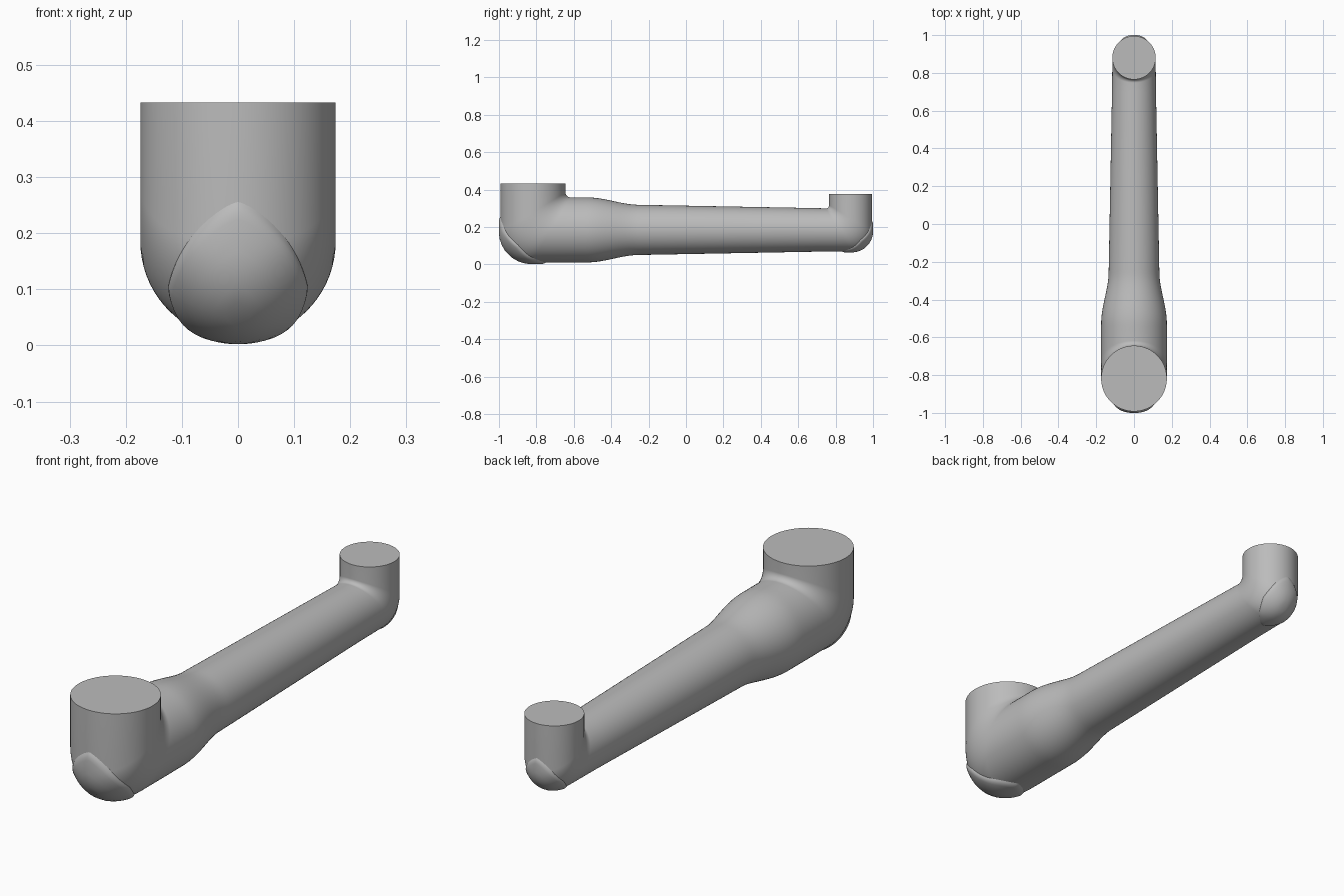
import bpy, bmesh, math

cube = bpy.data.objects.get("Cube")
if cube:
    bpy.data.objects.remove(cube, do_unlink=True)

SEGMENTS = 72
AXIS_Z = 0.185                      # height of the tube axis

# Each joint: y of its upright axis, outward direction, radius, top height
BIG = dict(y=-0.818, out=-1, r=0.174, top=0.433)
SMALL = dict(y=0.88, out=1, r=0.115, top=0.378)

grey = bpy.data.materials.new("satin_grey")
grey.use_nodes = True
grey.diffuse_color = (0.5, 0.5, 0.5, 1)
grey.node_tree.nodes["Principled BSDF"].inputs["Base Color"].default_value = (0.5, 0.5, 0.5, 1)


def elbow_point(joint, angle, s, lift=0.0):
    """Point on a joint: angle round the pipe (0 = outer side),
    s = distance along the bend, from its middle towards the tube."""
    r = joint["r"] + lift
    d = r * math.cos(angle)
    bend = 0.15 * r + 0.4 * (d + r)
    half = bend * math.pi / 4
    phi = math.pi / 4 + max(-half, min(half, s)) / bend
    across = d - bend + bend * math.cos(phi) - max(0, s - half)
    down = d - bend + bend * math.sin(phi) - max(0, -s - half)
    return (r * math.sin(angle), joint["y"] + joint["out"] * across, AXIS_Z - down)


def finish(bm, name, sharp):
    mesh = bpy.data.meshes.new(name)
    bm.to_mesh(mesh)
    bm.free()
    mesh.materials.append(grey)
    obj = bpy.data.objects.new(name, mesh)
    bpy.context.collection.objects.link(obj)
    bpy.ops.object.select_all(action='DESELECT')
    obj.select_set(True)
    bpy.context.view_layer.objects.active = obj
    bpy.ops.object.shade_smooth_by_angle(angle=math.radians(sharp))
    return obj


def bridge(bm, rings):
    for a, b in zip(rings, rings[1:]):
        for i in range(len(a)):
            j = (i + 1) % len(a)
            bm.faces.new((a[i], a[j], b[j], b[i]))


ANGLES = [2 * math.pi * i / SEGMENTS for i in range(SEGMENTS)]


def joint_rings(joint, steps=20):
    """Rings from the flat top of a joint round the bend to the tube."""
    r = joint["r"]
    rings = [[(r * math.sin(a), joint["y"] + joint["out"] * r * math.cos(a), joint["top"])
              for a in ANGLES]]
    for k in range(steps + 1):
        ring = []
        for a in ANGLES:
            bend = 0.15 * r + 0.4 * r * (math.cos(a) + 1)
            ring.append(elbow_point(joint, a, bend * math.pi / 4 * (2 * k / steps - 1)))
        rings.append(ring)
    return rings


def tube_radius(y):
    """Shoulder easing into a long, slight taper."""
    taper = 0.135 - 0.02 * (y + 0.3) / 1.07
    t = max(0, min(1, (y + 0.53) / 0.27))
    ease = t * t * (3 - 2 * t)
    return BIG["r"] * (1 - ease) + taper * ease


# Arm body: both joints and the tube in one skin
tube_ys = [-0.56 + 0.02 * i for i in range(18)] + [0, 0.25, 0.5, 0.7]
tube = [[(tube_radius(y) * math.sin(a), y, AXIS_Z - tube_radius(y) * math.cos(a))
         for a in ANGLES] for y in tube_ys]
bm = bmesh.new()
rings = [[bm.verts.new(p) for p in ring]
         for ring in joint_rings(BIG) + tube + joint_rings(SMALL)[::-1]]
bridge(bm, rings)
bm.faces.new(rings[0])
bm.faces.new(rings[-1])
bmesh.ops.recalc_face_normals(bm, faces=bm.faces)
finish(bm, "arm_body", 40)


# Raised rounded-diamond cover on the outer corner of each joint
def corner_cover(name, joint):
    r = joint["r"]
    power = 2 / 1.45
    profile = [(0.15, 1), (0.3, 1), (0.45, 1), (0.6, 1), (0.75, 1), (0.87, 1),
               (0.93, 0.85), (0.97, 0.4), (1, -0.4)]
    bm = bmesh.new()
    rings = []
    for rho, height in profile:
        ring = []
        for psi in ANGLES:
            c, s = math.cos(psi), math.sin(psi)
            u = math.copysign(abs(c) ** power, c) * rho * 0.8
            v = math.copysign(abs(s) ** power, s) * rho * 1.22 * r
            ring.append(bm.verts.new(elbow_point(joint, u, v, 0.05 * r * height)))
        rings.append(ring)
    bridge(bm, rings)
    middle = bm.faces.new(rings[0])
    bmesh.ops.recalc_face_normals(bm, faces=bm.faces)
    middle.normal_update()
    if middle.normal.z > 0:
        bmesh.ops.reverse_faces(bm, faces=bm.faces)
    finish(bm, name, 50)


corner_cover("large_joint_cover", BIG)
corner_cover("small_joint_cover", SMALL)
